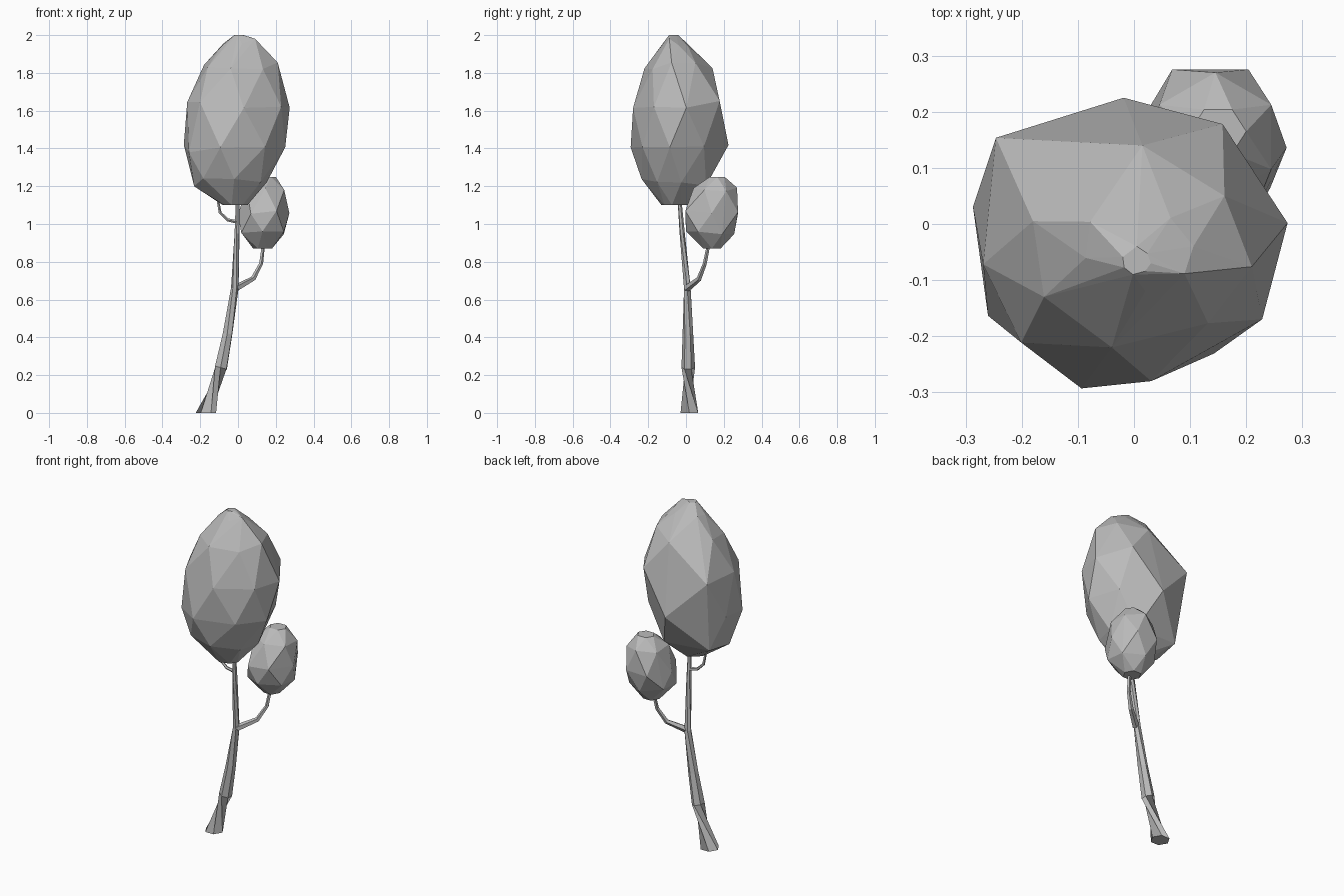
import bpy, bmesh, math, random
from mathutils import Vector

random.seed(4)
cube = bpy.data.objects.get("Cube")
if cube:
    bpy.data.objects.remove(cube)

grey = bpy.data.materials.new("plain grey")
grey.use_nodes = True
colour = (0.5, 0.5, 0.5, 1)
grey.diffuse_color = colour
grey.node_tree.nodes["Principled BSDF"].inputs["Base Color"].default_value = colour


def finish(bm, name):
    bmesh.ops.recalc_face_normals(bm, faces=bm.faces)
    mesh = bpy.data.meshes.new(name)
    bm.to_mesh(mesh)
    bm.free()
    mesh.materials.append(grey)
    obj = bpy.data.objects.new(name, mesh)
    bpy.context.collection.objects.link(obj)
    return obj


def limb(name, path, sides):
    """Faceted tapering tube through (x, y, z, radius) points."""
    bm = bmesh.new()
    points = [Vector(p[:3]) for p in path]
    rings = []
    for i, p in enumerate(points):
        along = points[min(i + 1, len(points) - 1)] - points[max(i - 1, 0)]
        if p.z == 0:
            along = Vector((0, 0, 1))
        turn = along.to_track_quat('Z', 'Y')
        ring = []
        for k in range(sides):
            a = math.tau * k / sides
            offset = Vector((math.cos(a), math.sin(a), 0)) * path[i][3]
            ring.append(bm.verts.new(p + turn @ offset))
        rings.append(ring)
    for low, high in zip(rings, rings[1:]):
        for k in range(sides):
            n = (k + 1) % sides
            bm.faces.new((low[k], low[n], high[n], high[k]))
    bm.faces.new(rings[0][::-1])
    bm.faces.new(rings[-1])
    return finish(bm, name)


def foliage(name, plan, levels, wobble):
    """Convex faceted crown: staggered rings fitted to (z, x0, x1, y0, y1)."""
    bm = bmesh.new()
    for i, (z, x0, x1, y0, y1) in enumerate(levels):
        edge = i in (0, len(levels) - 1)
        for u, v in plan[i % 2::2]:
            x = (x0 + x1) / 2 + u * (x1 - x0) / 2
            y = (y0 + y1) / 2 + v * (y1 - y0) / 2
            dz = 0 if edge else random.uniform(-wobble, wobble)
            bm.verts.new((x, y, z + dz))
    hull = bmesh.ops.convex_hull(bm, input=bm.verts)
    loose = set(hull["geom_interior"]) | set(hull["geom_unused"])
    bmesh.ops.delete(bm, geom=[g for g in loose if isinstance(g, bmesh.types.BMVert)],
                     context='VERTS')
    return finish(bm, name)


# Curved trunk and its two side branches
limb("trunk", [(-0.17, 0.018, 0, 0.054), (-0.09, 0.012, 0.24, 0.036),
               (-0.055, 0.01, 0.42, 0.028), (-0.017, 0.007, 0.66, 0.02),
               (-0.005, -0.02, 0.95, 0.014), (0, -0.04, 1.2, 0.009)], 6)
limb("left_branch", [(-0.01, 0.005, 0.66, 0.02), (0.08, 0.07, 0.71, 0.014),
                     (0.122, 0.1, 0.79, 0.011), (0.137, 0.125, 0.92, 0.009)], 5)
limb("right_branch", [(0, -0.025, 1.01, 0.01), (-0.055, -0.028, 1.022, 0.009),
                      (-0.095, -0.03, 1.06, 0.008), (-0.12, -0.035, 1.2, 0.006)], 5)

# Large crown, slightly lopsided in plan
lopsided = [(1, -0.2), (0.96, 0.15), (0.75, 0.5), (0.55, 0.87), (0, 1),
            (-0.88, 0.77), (-1, 0.25), (-0.96, -0.15), (-0.9, -0.5),
            (-0.72, -0.72), (-0.28, -1), (0.1, -1), (0.6, -0.76), (0.8, -0.55)]
foliage("large_crown", lopsided, [
    (2, -0.02, 0.03, -0.09, -0.04),
    (1.96, -0.09, 0.11, -0.12, 0.02),
    (1.84, -0.18, 0.21, -0.22, 0.14),
    (1.63, -0.28, 0.285, -0.28, 0.21),
    (1.4, -0.287, 0.25, -0.293, 0.225),
    (1.22, -0.24, 0.16, -0.235, 0.13),
    (1.1, -0.08, 0.05, -0.13, 0.01)], 0.025)

# Small crown on the left branch
even = [(math.cos(math.tau * k / 12), math.sin(math.tau * k / 12)) for k in range(12)]
foliage("small_crown", even, [
    (1.25, 0.1, 0.2, 0.12, 0.21),
    (1.18, 0.03, 0.26, 0.04, 0.27),
    (1.06, 0, 0.272, -0.025, 0.297),
    (0.96, 0, 0.26, 0, 0.255),
    (0.87, 0.08, 0.18, 0.085, 0.19)], 0.015)
